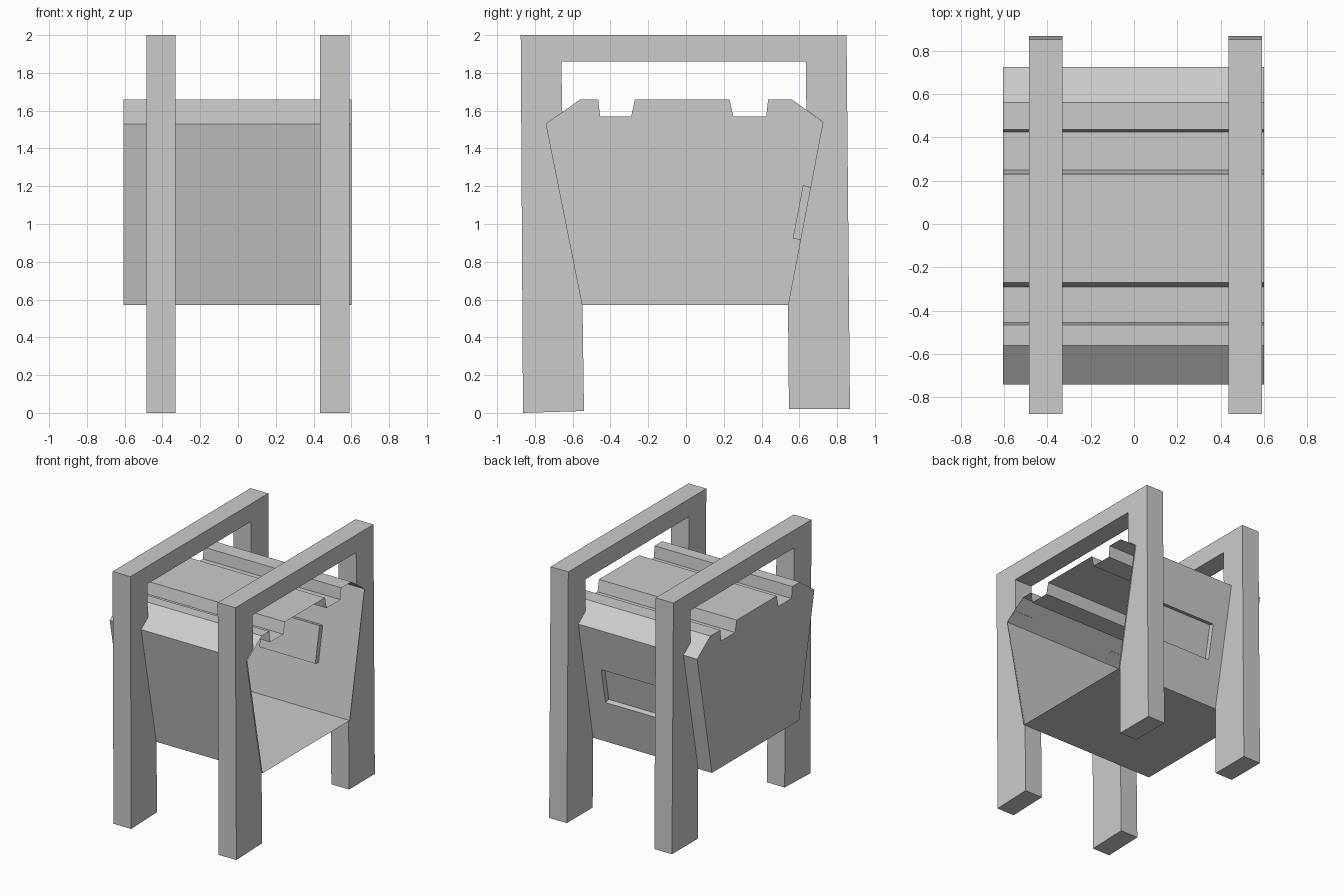
import bpy, bmesh
from mathutils import Vector

cube = bpy.data.objects.get("Cube")
if cube:
    bpy.data.objects.remove(cube, do_unlink=True)

grey = bpy.data.materials.new("plain_grey")
grey.use_nodes = True
grey.diffuse_color = (0.6, 0.6, 0.6, 1)
grey.node_tree.nodes["Principled BSDF"].inputs["Base Color"].default_value = (0.6, 0.6, 0.6, 1)


def prism(profile, x0, x1, caps):
    """Extrude a (y, z) outline along x; caps lists which ends are closed."""
    bm = bmesh.new()
    ends = [[bm.verts.new((x, y, z)) for y, z in profile] for x in (x0, x1)]
    n = len(profile)
    for i in range(n):
        j = (i + 1) % n
        bm.faces.new((ends[0][i], ends[0][j], ends[1][j], ends[1][i]))
    for c in caps:
        bm.faces.new(ends[c])
    bmesh.ops.recalc_face_normals(bm, faces=bm.faces[:])
    return bm


def finish(bm, name):
    bmesh.ops.recalc_face_normals(bm, faces=bm.faces[:])
    mesh = bpy.data.meshes.new(name)
    bm.to_mesh(mesh)
    bm.free()
    mesh.materials.append(grey)
    obj = bpy.data.objects.new(name, mesh)
    bpy.context.collection.objects.link(obj)


# Body shell: hopper outline with two grooves on top, open at the left end
body = [(-0.55, 0.57), (-0.74, 1.53), (-0.56, 1.66), (-0.465, 1.66),
        (-0.455, 1.57), (-0.29, 1.57), (-0.27, 1.66), (0.23, 1.66),
        (0.25, 1.57), (0.425, 1.57), (0.435, 1.66), (0.56, 1.66),
        (0.725, 1.54), (0.54, 0.57)]
bm = prism(body, -0.605, 0.6, caps=[0])


def back_wall():
    found = []
    for f in bm.faces:
        c = f.calc_center_median()
        if c.y > 0.5 and c.z < 1.5:
            found.append(f)
    return found


# Recessed niche in the back wall
niche_x, niche_z = (-0.21, 0.28), (0.915, 1.195)
cuts = [(Vector((x, 0, 0)), Vector((1, 0, 0))) for x in niche_x]
cuts += [(Vector((0, 0, z)), Vector((0, 0, 1))) for z in niche_z]
for co, no in cuts:
    faces = back_wall()
    geom = set(faces)
    for f in faces:
        geom.update(f.edges)
        geom.update(f.verts)
    bmesh.ops.bisect_plane(bm, geom=list(geom), plane_co=co, plane_no=no)
panel = []
for f in back_wall():
    c = f.calc_center_median()
    if niche_x[0] < c.x < niche_x[1] and niche_z[0] < c.z < niche_z[1]:
        panel.append(f)
inner = bmesh.ops.extrude_discrete_faces(bm, faces=panel)["faces"]
bmesh.ops.translate(bm, verts=list({v for f in inner for v in f.verts}),
                    vec=(0, -0.04, 0.01))
finish(bm, "body_shell")

# Side frames: two legs and a top rail, hugging the body outline
frame = [(-0.875, 2), (-0.863, 0), (-0.54, 0.01), (-0.548, 0.57),
         (-0.74, 1.53), (-0.655, 1.59), (-0.66, 1.86), (0.635, 1.86),
         (0.637, 1.605), (0.725, 1.54), (0.54, 0.57), (0.545, 0.02),
         (0.868, 0.02), (0.85, 2)]
for name, x0, x1 in (("right_frame", -0.485, -0.33), ("left_frame", 0.435, 0.59)):
    finish(prism(frame, x0, x1, caps=[0, 1]), name)
